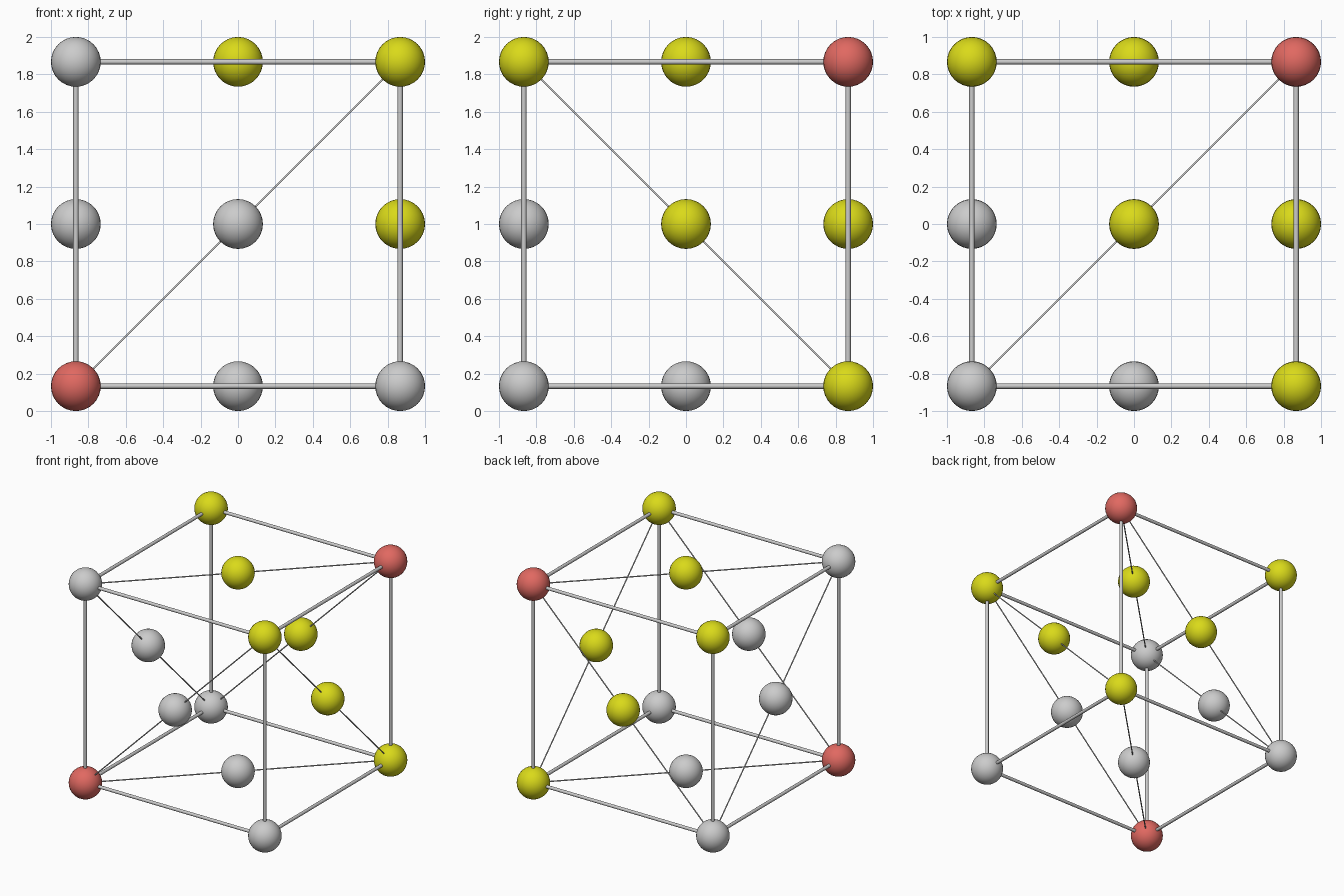
import bpy
from itertools import product
from mathutils import Vector

cube = bpy.data.objects.get("Cube")
if cube:
    bpy.data.objects.remove(cube, do_unlink=True)

HALF = 0.867      # half the spacing of the corner balls
BALL = 0.133
EDGE_ROD = 0.014
DIAGONAL_ROD = 0.005


def make_material(name, rgb):
    mat = bpy.data.materials.new(name)
    mat.use_nodes = True
    color = (*rgb, 1)
    mat.diffuse_color = color
    mat.node_tree.nodes["Principled BSDF"].inputs["Base Color"].default_value = color
    return mat


yellow = make_material("yellow", (0.7, 0.7, 0.01))
red = make_material("red", (0.75, 0.14, 0.12))


def place(signs):
    return Vector(signs) * HALF + Vector((0, 0, 1))


def finish(name, mat=None):
    obj = bpy.context.object
    obj.name = name
    bpy.ops.object.shade_smooth_by_angle()
    if mat:
        obj.data.materials.append(mat)


def ball(name, signs, mat):
    bpy.ops.mesh.primitive_uv_sphere_add(
        segments=32, ring_count=16, radius=BALL, location=place(signs))
    finish(name, mat)


def rod(name, start, end, radius):
    a, b = place(start), place(end)
    span = b - a
    bpy.ops.mesh.primitive_cylinder_add(
        vertices=16, radius=radius, depth=span.length, location=(a + b) / 2,
        rotation=span.to_track_quat("Z", "Y").to_euler())
    finish(name)


# Corner balls, coloured by layer along the body diagonal
layer_materials = [red, None, yellow, red]
for corner in product((-1, 1), repeat=3):
    ball("corner_ball", corner, layer_materials[corner.count(1)])

for axis in range(3):
    # Edge rods parallel to this axis
    for u, v in product((-1, 1), repeat=2):
        start, end = [u, v], [u, v]
        start.insert(axis, -1)
        end.insert(axis, 1)
        rod("edge_rod", start, end, EDGE_ROD)

    # Face balls and one thin diagonal on each of the two faces
    slope = -1 if axis == 0 else 1
    for side in (-1, 1):
        center, start, end = [0, 0], [-1, -slope], [1, slope]
        for point in (center, start, end):
            point.insert(axis, side)
        ball("face_ball", center, yellow if side > 0 else None)
        rod("face_diagonal", start, end, DIAGONAL_ROD)
